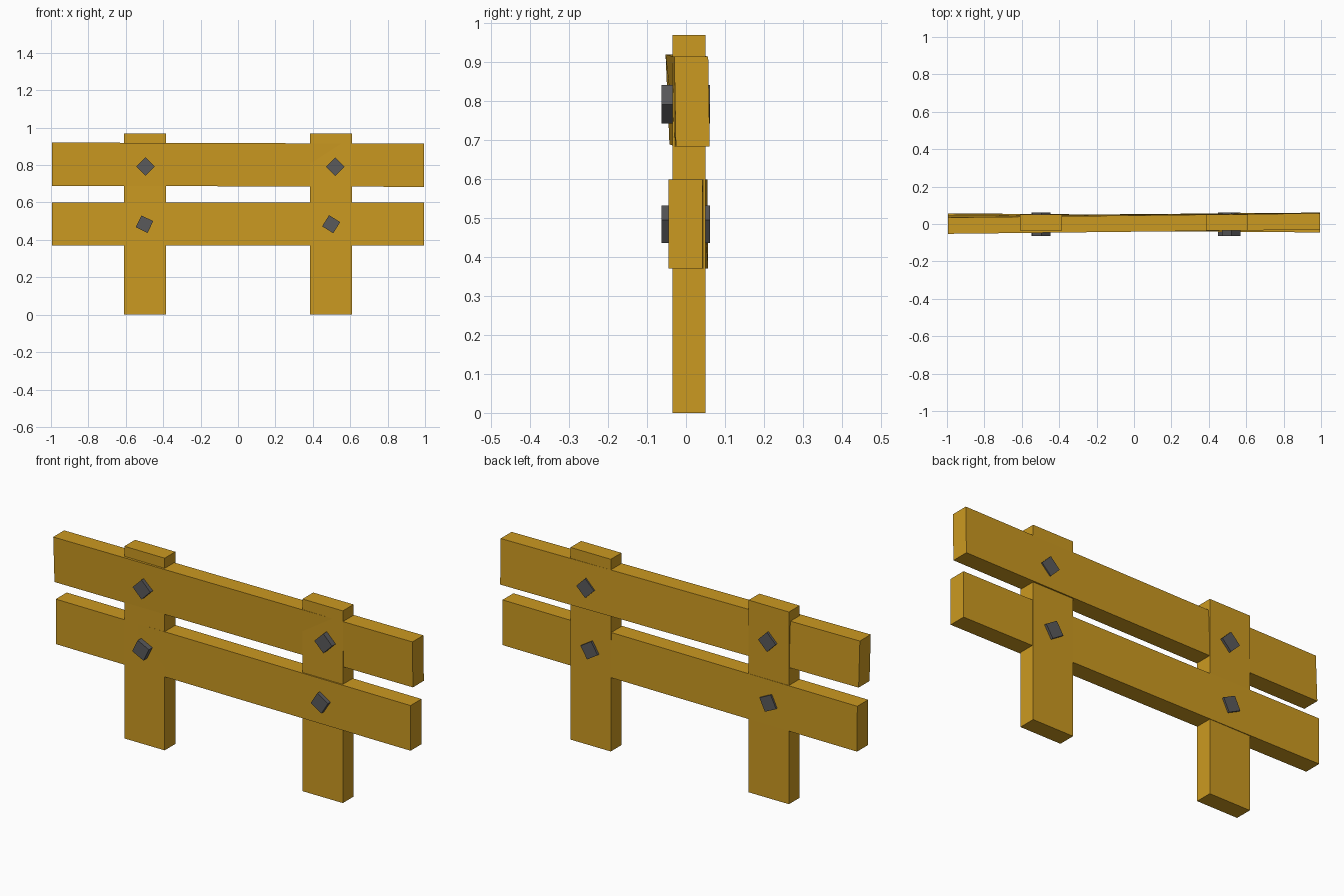
import bpy, bmesh, math
from mathutils import Matrix

if "Cube" in bpy.data.objects:
    bpy.data.objects.remove(bpy.data.objects["Cube"])


def material(name, rgb):
    m = bpy.data.materials.new(name)
    m.diffuse_color = (*rgb, 1)
    m.use_nodes = True
    m.node_tree.nodes["Principled BSDF"].inputs["Base Color"].default_value = m.diffuse_color
    return m


WOOD = material("wood", (0.6, 0.32, 0.015))
IRON = material("iron", (0.1, 0.1, 0.105))


def box(name, size, centre, mat, angle=0):
    """Box of given size, spun about the y axis by angle (degrees)."""
    bm = bmesh.new()
    bmesh.ops.create_cube(bm, size=1, matrix=Matrix.Translation(centre)
                          @ Matrix.Rotation(math.radians(angle), 4, 'Y')
                          @ Matrix.Diagonal((*size, 1)))
    mesh = bpy.data.meshes.new(name)
    bm.to_mesh(mesh)
    bm.free()
    mesh.materials.append(mat)
    obj = bpy.data.objects.new(name, mesh)
    bpy.context.collection.objects.link(obj)
    return obj


def rail(name, height, left, right):
    """Plank whose ends sit at (y, z, lean), so it runs slightly askew."""
    obj = box(name, (1.99, 0.087, height), (0, 0, 0), WOOD)
    for v in obj.data.vertices:
        y, z, lean = left if v.co.x < 0 else right
        v.co.y += y - lean * v.co.z / height
        v.co.z += z
    return obj


# Upright posts
for side, x in (("left", -0.4975), ("right", 0.4975)):
    box(side + "_post", (0.225, 0.085, 0.97), (x, 0.0075, 0.485), WOOD)

# Cross rails, each slightly askew
rail("upper_rail", 0.231, (-0.004, 0.805, 0.010), (0.0155, 0.799, 0.004))
rail("lower_rail", 0.228, (0.0125, 0.485, 0.002), (-0.0015, 0.485, 0))

# Square bolts passing through posts and rails
for name, x, z, angle in (("upper_left", -0.495, 0.792, 45),
                          ("upper_right", 0.52, 0.792, 45),
                          ("lower_left", -0.5, 0.484, 26),
                          ("lower_right", 0.498, 0.484, 32)):
    box(name + "_bolt", (0.07, 0.125, 0.07), (x, -0.0005, z), IRON, angle)
